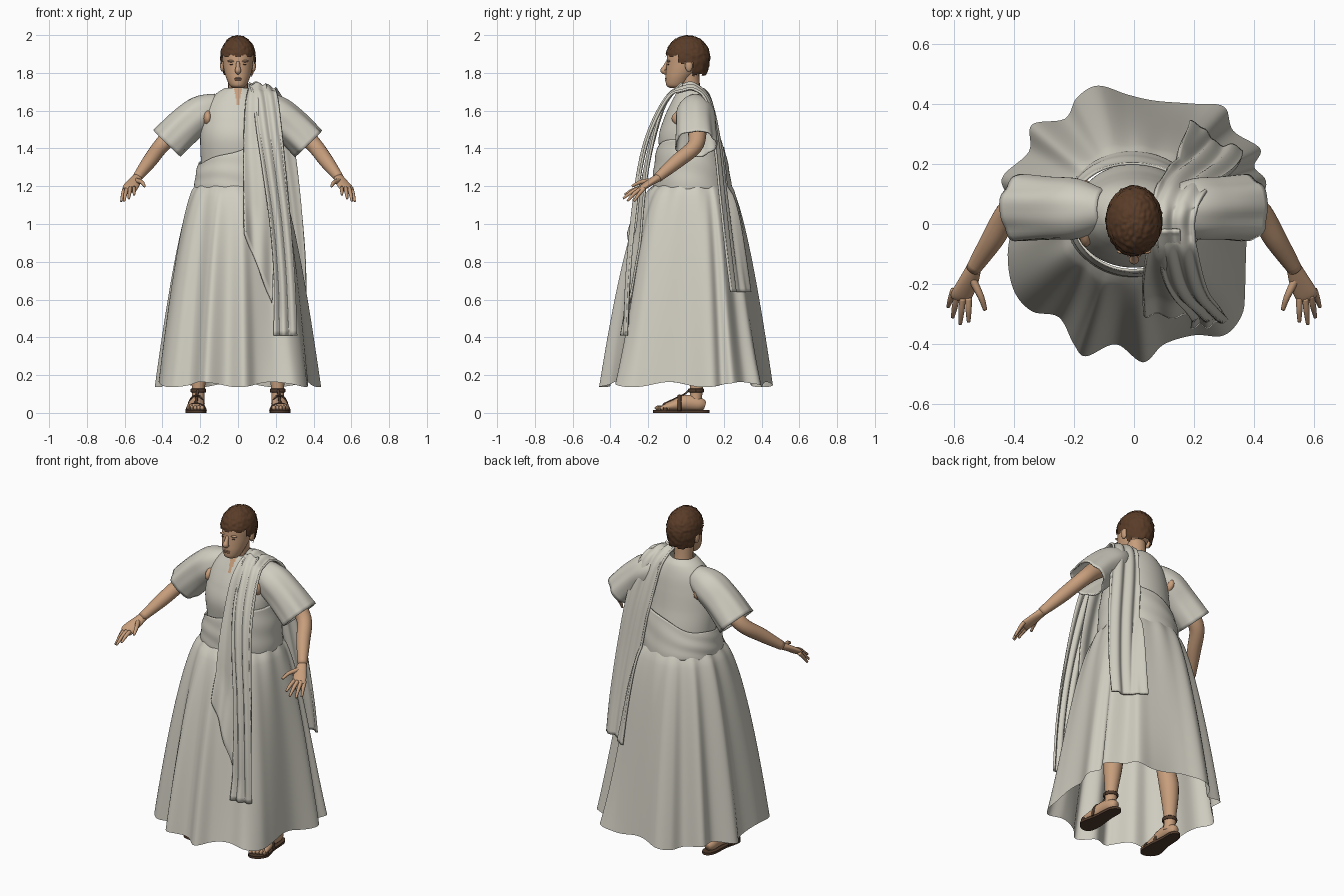
import bpy, bmesh, math
from mathutils import Vector, noise
from mathutils.bvhtree import BVHTree

if "Cube" in bpy.data.objects:
    bpy.data.objects.remove(bpy.data.objects["Cube"])


def material(name, r, g, b):
    m = bpy.data.materials.new(name)
    m.use_nodes = True
    m.diffuse_color = (r, g, b, 1)
    node = m.node_tree.nodes["Principled BSDF"]
    node.inputs["Base Color"].default_value = (r, g, b, 1)
    node.inputs["Roughness"].default_value = 0.8
    return m


CLOTH = material("cream cloth", 0.63, 0.61, 0.53)
SKIN = material("tan skin", 0.57, 0.34, 0.2)
HAIR = material("brown hair", 0.1, 0.045, 0.021)
LEATHER = material("dark leather", 0.08, 0.043, 0.025)
LIP = material("lip", 0.42, 0.22, 0.14)


def finish(bm, name, mat, smooth=True):
    bmesh.ops.recalc_face_normals(bm, faces=bm.faces)
    me = bpy.data.meshes.new(name)
    bm.to_mesh(me)
    bm.free()
    ob = bpy.data.objects.new(name, me)
    bpy.context.collection.objects.link(ob)
    me.materials.append(mat)
    if smooth:
        me.shade_smooth()
    return ob


def spline(rows, n, closed=False):
    """Catmull-Rom resampling of equally long tuples."""
    k, out = len(rows), []
    pick = lambda i: rows[i % k] if closed else rows[max(0, min(k - 1, i))]
    for i in range(k if closed else k - 1):
        p = [pick(i + j) for j in (-1, 0, 1, 2)]
        for s in range(n):
            t = s / n
            out.append([0.5 * (2 * b + (c - a) * t + (2 * a - 5 * b + 4 * c - d) * t ** 2
                               + (3 * b - a - 3 * c + d) * t ** 3) for a, b, c, d in zip(*p)])
    return out if closed else out + [list(rows[-1])]


def sheet(name, rows, mat, closed=True, caps=False):
    """Skin a list of point rows."""
    bm = bmesh.new()
    vs = [[bm.verts.new(p) for p in row] for row in rows]
    n = len(vs[0])
    for a, b in zip(vs, vs[1:]):
        for i in range(n if closed else n - 1):
            j = (i + 1) % n
            bm.faces.new((a[i], a[j], b[j], b[i]))
    if caps:
        bm.faces.new(vs[0])
        bm.faces.new(vs[-1])
    return finish(bm, name, mat)


def tube(name, rings, mat, ref=(1, 0, 0), sides=20, level=False, caps=True, steps=5, folds=0):
    """Elliptical sections (x, y, z, ra, rb) along a smooth path."""
    rings = spline([r if len(r) == 5 else (*r, r[3]) for r in rings], steps)
    rows = []
    for i, r in enumerate(rings):
        t = Vector(rings[min(i + 1, len(rings) - 1)][:3]) - Vector(rings[max(i - 1, 0)][:3])
        t = Vector((0, 0, 1)) if level else t.normalized()
        a = (Vector(ref) - t * t.dot(Vector(ref))).normalized()
        b = t.cross(a)
        row = []
        for k in range(sides):
            w = math.tau * k / sides
            f = 1 + folds * (math.sin(5 * w + i / 6) + 0.5 * math.sin(9 * w)) * i / len(rings)
            row.append(Vector(r[:3]) + (a * math.cos(w) * r[3] + b * math.sin(w) * r[4]) * f)
        rows.append(row)
    return sheet(name, rows, mat, caps=caps)


def blob(name, loc, size, mat, seg=20):
    bm = bmesh.new()
    bmesh.ops.create_uvsphere(bm, u_segments=seg, v_segments=seg // 2, radius=1)
    for v in bm.verts:
        v.co = Vector(loc) + Vector(c * s for c, s in zip(v.co, size))
    return finish(bm, name, mat)


def thicken(ob, depth):
    m = ob.modifiers.new("thickness", "SOLIDIFY")
    m.thickness, m.offset = depth, 0


# Skirt: waist oval flaring to an irregular pleated hem, pressed in under the drape ends
hem = spline([(.38, -.02), (.44, .13), (.4, .19), (.42, .25), (.33, .31), (.3, .39), (.2, .4),
              (.07, .41), (-.02, .43), (-.12, .46), (-.19, .42), (-.23, .35), (-.34, .33),
              (-.35, .24), (-.44, .15), (-.4, .05), (-.42, -.1), (-.4, -.22), (-.34, -.29),
              (-.25, -.31), (-.2, -.4), (-.16, -.44), (-.06, -.4), (.03, -.46), (.1, -.4),
              (.2, -.37), (.3, -.37), (.36, -.3), (.37, -.2)], 7, True)
rows = []
for k in range(33):
    u = k / 32
    row = []
    for x, y in hem:
        a = math.atan2(y, x)
        dent = .13 * math.exp(-((a - .9) / .4) ** 2) + .1 * math.exp(-((a + .95) / .3) ** 2)
        t = u ** (.62 + .05 * math.sin(a)) * (1 - dent * 4 * u * (1 - u))
        w = 1 + 0.02 * math.sin(14 * a) * (1 - u)
        z = 1.21 - u * (1.06 + 0.014 * math.sin(7 * a))
        row.append((x * t + .22 * w * math.cos(a) * (1 - t),
                    y * t + (.035 + .2 * w * math.sin(a)) * (1 - t), z))
    rows.append(row)
skirt = sheet("skirt", rows, CLOTH)

# Bodice with a narrow open neckline
bodice = tube("bodice", [(0, .03, 1.12, .19, .16), (0, .035, 1.3, .195, .165),
                         (0, .015, 1.45, .2, .16), (0, .02, 1.55, .19, .14),
                         (0, .03, 1.63, .165, .115), (0, .035, 1.69, .115, .088),
                         (0, .03, 1.72, .07, .065)], CLOTH, sides=120, level=True, caps=False, steps=16)
bodice.data.materials.append(SKIN)
for f in bodice.data.polygons:
    c = f.center
    if c.y < 0 and abs(c.x) < (c.z - 1.61) * 0.2:
        f.material_index = 1

# Wrapped waist cloth, higher toward the left shoulder
rows = []
for k in range(25):
    v = k / 24
    row = []
    for i in range(96):
        a = math.tau * i / 96
        top = 1.39 + .07 * math.cos(a) + .006 * math.sin(5 * a)
        s = 1.035 - .095 * v + .03 * math.sin(math.pi * v) + .007 * math.sin(14 * v + 3 * a)
        back = 1 - .12 * v * max(0, math.sin(a))
        z = 1.17 + v * (top - 1.17) + .016 * math.sin(3 * a + 1) * (1 - v)
        row.append((.22 * s * math.cos(a), .035 + .2 * s * back * math.sin(a), z))
    rows.append(row)
wrap = sheet("waist_wrap", rows, CLOTH)
thicken(wrap, .008)

# Shoulder drape panels, kept just outside the clothes below
trees = [BVHTree.FromPolygons([v.co for v in o.data.vertices], [p.vertices for p in o.data.polygons])
         for o in (skirt, bodice, wrap)]


def drape(name, path, pleats, gap):
    """Path rows are left x, right x, y, z and the drop toward the right."""
    rows = []
    for xl, xr, y, z, drop in spline(path, 7):
        side = -1 if y < 0 else 1
        row = []
        for i in range(33):
            u = i / 32
            p = Vector((xl + (xr - xl) * u, y, z - drop * u))
            fold = .008 * math.sin(pleats * math.tau * u + 2 * z)
            if abs(y) > .05:
                p.y -= max(0, y) * .15 * u
                for tree in trees:
                    hit = tree.ray_cast(Vector((p.x, side * 2, p.z)), Vector((0, -side, 0)))[0]
                    if hit:
                        p.y = side * max(side * p.y, side * hit.y + gap)
                p.y += side * (fold + .008)
            else:
                p.z += fold
            row.append(p)
        rows.append(row)
    thicken(sheet(name, rows, CLOTH, closed=False), .012)


drape("long_shoulder_drape", [(.19, .31, -.31, .41, 0), (.19, .3, -.3, .7, 0), (.17, .28, -.275, 1, 0),
                              (.13, .25, -.235, 1.3, 0), (.1, .23, -.18, 1.5, 0), (.08, .21, -.09, 1.67, 0),
                              (.06, .2, -.01, 1.74, .03), (.06, .21, .05, 1.74, .03),
                              (.08, .24, .12, 1.65, 0), (.11, .29, .17, 1.45, 0),
                              (.15, .33, .21, 1.15, 0), (.175, .355, .25, .85, 0),
                              (.185, .36, .28, .64, 0)], 2.5, .005)
drape("front_drape_panel", [(.06, .15, -.02, 1.74, 0), (.04, .17, -.11, 1.63, 0), (.03, .19, -.18, 1.4, 0),
                            (.03, .2, -.225, 1.2, .1), (.035, .18, -.26, .95, .37)], 1.5, .003)

# Head, neck and face
head = [(-.085, -.02, 1.72, .026), (-.104, 0, 1.733, .044), (-.108, .03, 1.77, .061),
        (-.106, .07, 1.81, .073), (-.103, .1, 1.85, .08), (-.1, .11, 1.89, .083),
        (-.09, .108, 1.93, .08), (-.055, .075, 1.97, .058)]
tube("head", [(0, (f + b) / 2, z, w, (b - f) / 2) for f, b, z, w in head], SKIN, sides=32, level=True)
tube("neck", [(0, .04, 1.6, .06), (0, .025, 1.7, .052), (0, .015, 1.8, .055)], SKIN)
tube("nose", [(0, -.098, 1.857, .009), (0, -.112, 1.83, .012), (0, -.118, 1.812, .017),
              (0, -.104, 1.802, .012)], SKIN, sides=12)
blob("upper_lip", (0, -.106, 1.771), (.022, .006, .004), LIP)
blob("lower_lip", (0, -.106, 1.763), (.018, .006, .004), LIP)

# Curly hair cap trimmed at a scalloped hairline
bm = bmesh.new()
bmesh.ops.create_uvsphere(bm, u_segments=80, v_segments=56, radius=1)
for v in bm.verts:
    c = v.co * (1 + .05 * noise.noise(v.co * 8))
    v.co = Vector((c.x * .094, .01 + c.y * .117, 1.885 + c.z * (.113 if c.z > 0 else .17)))


def below_hairline(face):
    c = face.calc_center_median()
    line = 1.889 if c.y < -.04 else 1.855 if c.y < .035 else 1.79
    return c.z < line + .006 * math.sin(9 * math.atan2(c.y, c.x))


bmesh.ops.delete(bm, geom=[f for f in bm.faces if below_hairline(f)], context="FACES")
finish(bm, "hair", HAIR)

# Paired parts
for s, side in ((1, "left"), (-1, "right")):
    def limb(name, rings, mat=SKIN, **kw):
        return tube(f"{side}_{name}", [(s * r[0], *r[1:]) for r in rings], mat, **kw)

    def lump(name, loc, size, mat=SKIN):
        return blob(f"{side}_{name}", (s * loc[0], *loc[1:]), size, mat)

    lump("eye", (.033, -.093, 1.845), (.013, .005, .003), HAIR)
    lump("brow", (.035, -.091, 1.862), (.022, .009, .006))
    lump("ear", (.083, .015, 1.838), (.012, .02, .032))

    # Sleeve, shoulder showing at the armhole, arm and hand
    sleeve = limb("sleeve", [(.1, .05, 1.63, .06, .06), (.19, .05, 1.59, .095, .09),
                             (.28, .05, 1.52, .1, .095), (.375, .052, 1.425, .108, .096)], CLOTH,
                  ref=(0, 1, 0), sides=48, caps=False, folds=.05)
    thicken(sleeve, .008)
    lump("shoulder", (.16, .035, 1.56), (.032, .112, .055))
    limb("arm", [(.2, .06, 1.59, .06), (.33, .06, 1.49, .05), (.41, .045, 1.41, .042),
                 (.47, -.05, 1.33, .038), (.535, -.15, 1.245, .025)], ref=(0, 1, 0))
    limb("palm", [(.53, -.14, 1.25, .024, .022), (.55, -.19, 1.22, .034, .018),
                  (.573, -.235, 1.19, .038, .015), (.58, -.25, 1.18, .03, .01)], ref=(1, .3, 0))
    tips = [(.6, -.22, .618, -.275, 1.12), (.588, -.237, .603, -.31, 1.122),
            (.57, -.247, .578, -.333, 1.135), (.55, -.247, .55, -.325, 1.155)]
    for i, (x, y, tx, ty, tz) in enumerate(tips):
        limb(f"finger_{i + 1}", [(x, y, 1.19, .011), ((x + tx) / 2, (y + ty) / 2, (1.2 + tz) / 2, .01),
                                 (tx, ty, tz, .006)], sides=10)
    limb("thumb", [(.54, -.18, 1.23, .014), (.51, -.24, 1.222, .011), (.495, -.285, 1.2, .007)], sides=10)

    # Leg, foot and toes
    limb("leg", [(.21, .05, .05, .034), (.21, .055, .13, .034), (.2, .06, .32, .054),
                 (.18, .04, .5, .052), (.13, .03, .95, .08)])
    limb("foot", [(.212, .1, .038, .02, .022), (.214, .07, .046, .034, .036), (.217, 0, .054, .038, .042),
                  (.222, -.06, .04, .044, .03), (.226, -.12, .028, .048, .018)])
    for i in range(5):
        lump(f"toe_{i + 1}", (.19 + .018 * i, -.14 + .007 * i, .026), (.012 - .001 * i, .026, .014))

    # Sandal: thin flat sole and arched straps
    outline = spline([(.213, .125), (.18, .1), (.178, .02), (.168, -.08), (.175, -.15), (.205, -.175),
                      (.25, -.16), (.277, -.11), (.258, -.02), (.248, .09)], 5, True)
    bm = bmesh.new()
    base = bm.faces.new([bm.verts.new((s * x, y, 0)) for x, y in outline])
    top = bmesh.ops.extrude_face_region(bm, geom=[base])["geom"]
    bmesh.ops.translate(bm, vec=(0, 0, .014), verts=[v for v in top if isinstance(v, bmesh.types.BMVert)])
    finish(bm, f"{side}_sandal_sole", LEATHER, smooth=False)
    for i, (y, h, w) in enumerate([(-.11, .05, .052), (-.035, .092, .044)]):
        arch = [(.222 + w * math.cos(a), y, .01 + (h - .01) * math.sin(a), .011, .005)
                for a in [math.pi * k / 8 for k in range(9)]]
        limb(f"sandal_strap_{i + 1}", arch, LEATHER, ref=(0, 1, 0), sides=8, steps=2)
    ankle = [(.21 + .037 * math.cos(a), .053 + .038 * math.sin(a), .118, .011, .005)
             for a in [math.tau * k / 16 for k in range(17)]]
    limb("ankle_strap", ankle, LEATHER, ref=(0, 0, 1), sides=8, steps=2)
    limb("instep_strap", [(.222, -.11, .05, .008, .005), (.22, -.06, .074, .008, .005),
                          (.217, -.01, .098, .008, .005), (.212, .015, .12, .008, .005)], LEATHER, sides=8)
